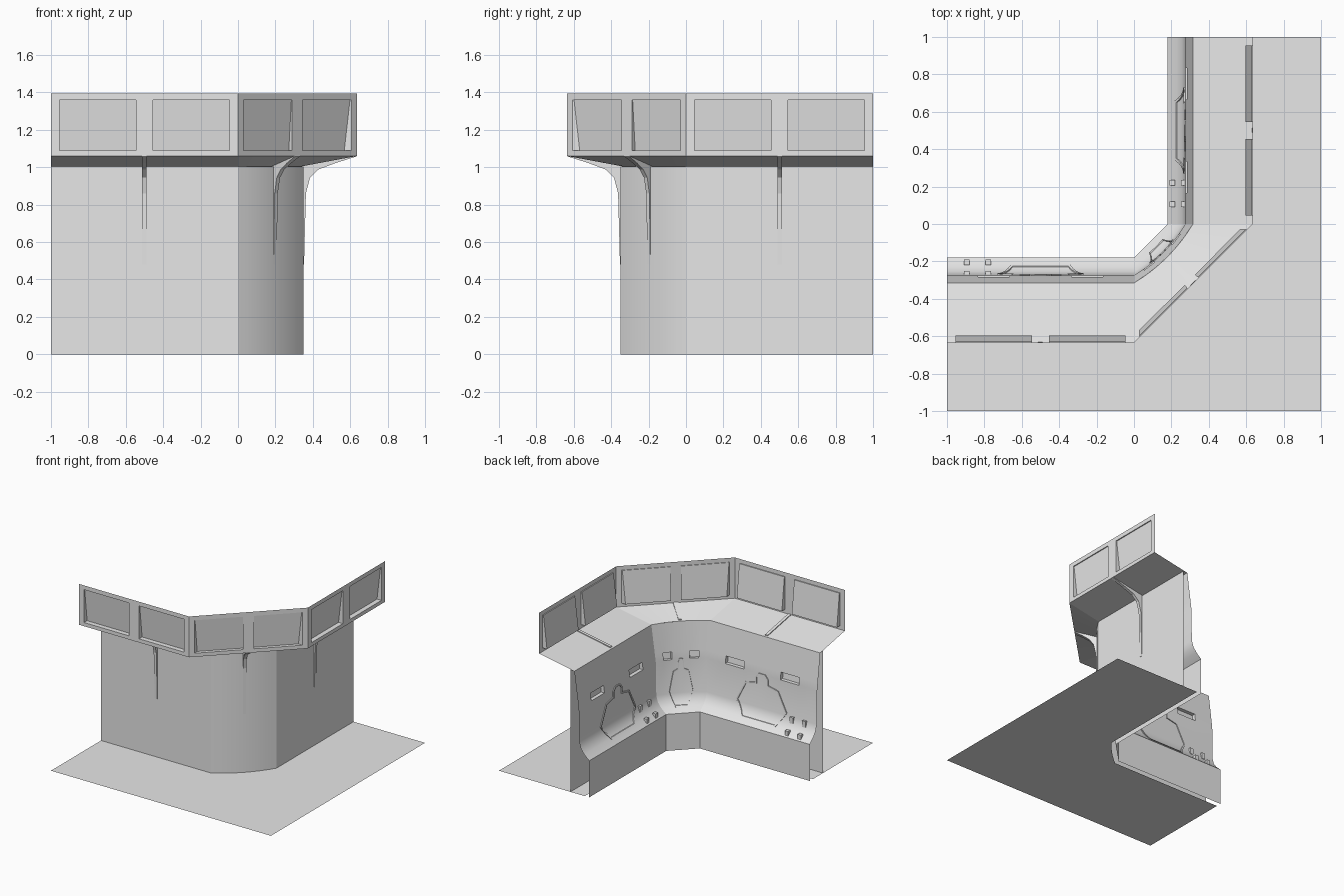
import bpy, bmesh, math
from mathutils import Vector

if "Cube" in bpy.data.objects:
    bpy.data.objects.remove(bpy.data.objects["Cube"], do_unlink=True)

grey = bpy.data.materials.new("plain_grey")
grey.use_nodes = True
grey.diffuse_color = (0.8, 0.8, 0.8, 1)
grey.node_tree.nodes["Principled BSDF"].inputs["Base Color"].default_value = (0.8, 0.8, 0.8, 1)

SEGMENTS = ("front", "corner", "side")
# Inner wall cross-section: height, distance outward
PROFILE = [(0, .18), (.3, .18), (.34, .225), (.38, .255), (.43, .27),
           (.705, .275), (.765, .283), (1, .315)]


def clamp(v):
    return max(0, min(1, v))


def path(seg, s, d, z):
    """Point at s (-0.5..0.5) along a segment, d outward, z up."""
    if seg == "front":
        return Vector((s - .5, -d, z))
    if seg == "side":
        return Vector((d, s + .5, z))
    t = s + .5
    chord = Vector((d * t, d * (t - 1), z))
    a = t * math.pi / 2
    arc = Vector((d * math.sin(a), -d * math.cos(a), z))
    return chord.lerp(arc, .3 * clamp((d - .18) / .08) * clamp((.6 - d) / .2))


def wall_d(z):
    for (z0, d0), (z1, d1) in zip(PROFILE, PROFILE[1:]):
        if z <= z1:
            return d0 + (d1 - d0) * (z - z0) / (z1 - z0)
    return PROFILE[-1][1]


def finish(name, bm, smooth=False):
    bmesh.ops.remove_doubles(bm, verts=bm.verts, dist=.0002)
    mesh = bpy.data.meshes.new(name)
    bm.to_mesh(mesh)
    bm.free()
    mesh.materials.append(grey)
    obj = bpy.data.objects.new(name, mesh)
    bpy.context.collection.objects.link(obj)
    if smooth:
        bpy.ops.object.select_all(action='DESELECT')
        obj.select_set(True)
        bpy.context.view_layer.objects.active = obj
        bpy.ops.object.shade_smooth_by_angle(angle=math.radians(28))
    return obj


def quad(bm, pts, flip=False):
    vs = [bm.verts.new(p) for p in pts]
    bm.faces.new(vs[::-1] if flip else vs)


def sheet(name, cols, rows, point, pockets=(), depth=(0, 0), flip=False, smooth=False):
    """Grid swept along all segments; listed cells become recesses."""
    bm = bmesh.new()
    for seg in SEGMENTS:
        for i, (s0, s1) in enumerate(zip(cols, cols[1:])):
            for j, (r0, r1) in enumerate(zip(rows, rows[1:])):
                corners = [(s0, r0, depth[0]), (s1, r0, depth[0]),
                           (s1, r1, depth[1]), (s0, r1, depth[1])]
                rim = [point(seg, s, r, 0) for s, r, _ in corners]
                if (i, j) not in pockets:
                    quad(bm, rim, flip)
                    continue
                back = [point(seg, *c) for c in corners]
                quad(bm, back, flip)
                for k in range(4):
                    n = (k + 1) % 4
                    quad(bm, (rim[k], rim[n], back[n], back[k]), flip)
    return finish(name, bm, smooth)


def ground_point(seg, s, r, _):
    if r == 0:
        return path(seg, s, .22, 0)
    if seg != "corner":
        return path(seg, s, 1, 0)
    return Vector((min(1, 2 * s + 1), max(-1, 2 * s - 1), 0))


even = [i / 8 - .5 for i in range(9)]

# Ground and outer wall
sheet("ground", even, [0, 1], ground_point, flip=True)
sheet("outer_wall", even, [0, 1.003], lambda g, s, z, e: path(g, s, .35, z), smooth=True)

# Inner wall with recessed slots
sheet("inner_wall", [-.5, -.335, -.165, 0, .165, .335, .5], [z for z, d in PROFILE],
      lambda g, s, z, e: path(g, s, wall_d(z) + e, z),
      pockets=[(1, 5), (4, 5)], depth=(.03, .03), flip=True, smooth=True)

# Sloping overhang
sheet("overhang_floor", even, [.315, .635],
      lambda g, s, d, e: path(g, s, d, 1 + .06 * (d - .315) / .32), flip=True)

# Parapet with tilted recessed panels
sheet("parapet", [-.5, -.455, -.045, .045, .455, .5], [1.06, 1.09, 1.36, 1.395],
      lambda g, s, z, e: path(g, s, .635 - e, z),
      pockets=[(1, 1), (3, 1)], depth=(.04, .008))

# Curved support brackets
BRACKET = [(.634, 1.058), (.52, 1.022), (.43, .988), (.385, .945), (.363, .86),
           (.353, .48), (.34, .48), (.33, 1.01), (.63, 1.066)]
for seg in SEGMENTS:
    bm = bmesh.new()
    half = .022 if seg == "corner" else .012
    sides = [[bm.verts.new(path(seg, s, d, z)) for d, z in BRACKET] for s in (-half, half)]
    bm.faces.new(sides[0])
    bm.faces.new(sides[1][::-1])
    for k in range(len(BRACKET)):
        n = (k + 1) % len(BRACKET)
        bm.faces.new((sides[0][k], sides[1][k], sides[1][n], sides[0][n]))
    bmesh.ops.recalc_face_normals(bm, faces=bm.faces)
    finish(seg + "_bracket", bm)

# Raised hatch outline following the inner wall
HALF = [(.155, .335), (.23, .45), (.15, .61), (.06, .63), (.06, .675), (.03, .71)]
OUTLINE = HALF + [(-s, z) for s, z in HALF[::-1]]


def inset(pts, w):
    out = []
    for k, p in enumerate(pts):
        p = Vector(p)
        a = (p - Vector(pts[k - 1])).normalized()
        b = (Vector(pts[(k + 1) % len(pts)]) - p).normalized()
        n = Vector((-a.y - b.y, a.x + b.x)).normalized()
        out.append(p + n * w / max(.5, n.dot(Vector((-a.y, a.x)))))
    return out


for seg in SEGMENTS:
    bm = bmesh.new()
    outer, inner = [Vector(p) for p in OUTLINE], inset(OUTLINE, .012)

    def on_wall(p, lift):
        return path(seg, p.x, wall_d(p.y) - lift, p.y)

    for k in range(len(outer)):
        n = (k + 1) % len(outer)
        for m in range(4):
            o0, o1 = (outer[k].lerp(outer[n], (m + q) / 4) for q in (0, 1))
            i0, i1 = (inner[k].lerp(inner[n], (m + q) / 4) for q in (0, 1))
            quad(bm, [on_wall(p, .007) for p in (o0, o1, i1, i0)], True)
            quad(bm, [on_wall(o0, 0), on_wall(o1, 0), on_wall(o1, .007), on_wall(o0, .007)], True)
            quad(bm, [on_wall(i0, .007), on_wall(i1, .007), on_wall(i1, 0), on_wall(i0, 0)], True)
    finish(seg + "_hatch_outline", bm)

# Small blocks on the inner ledge
for seg in ("front", "side"):
    bm = bmesh.new()
    for s in (-.395, -.28):
        for d, z, w, h in ((.205, .325, .014, .022), (.262, .41, .01, .025)):
            made = bmesh.ops.create_cube(bm, size=1)["verts"]
            for v in made:
                v.co = path(seg, s + v.co.x * .03, d + v.co.y * 2 * w, z + v.co.z * 2 * h)
    bmesh.ops.recalc_face_normals(bm, faces=bm.faces)
    finish(seg + "_ledge_blocks", bm)
